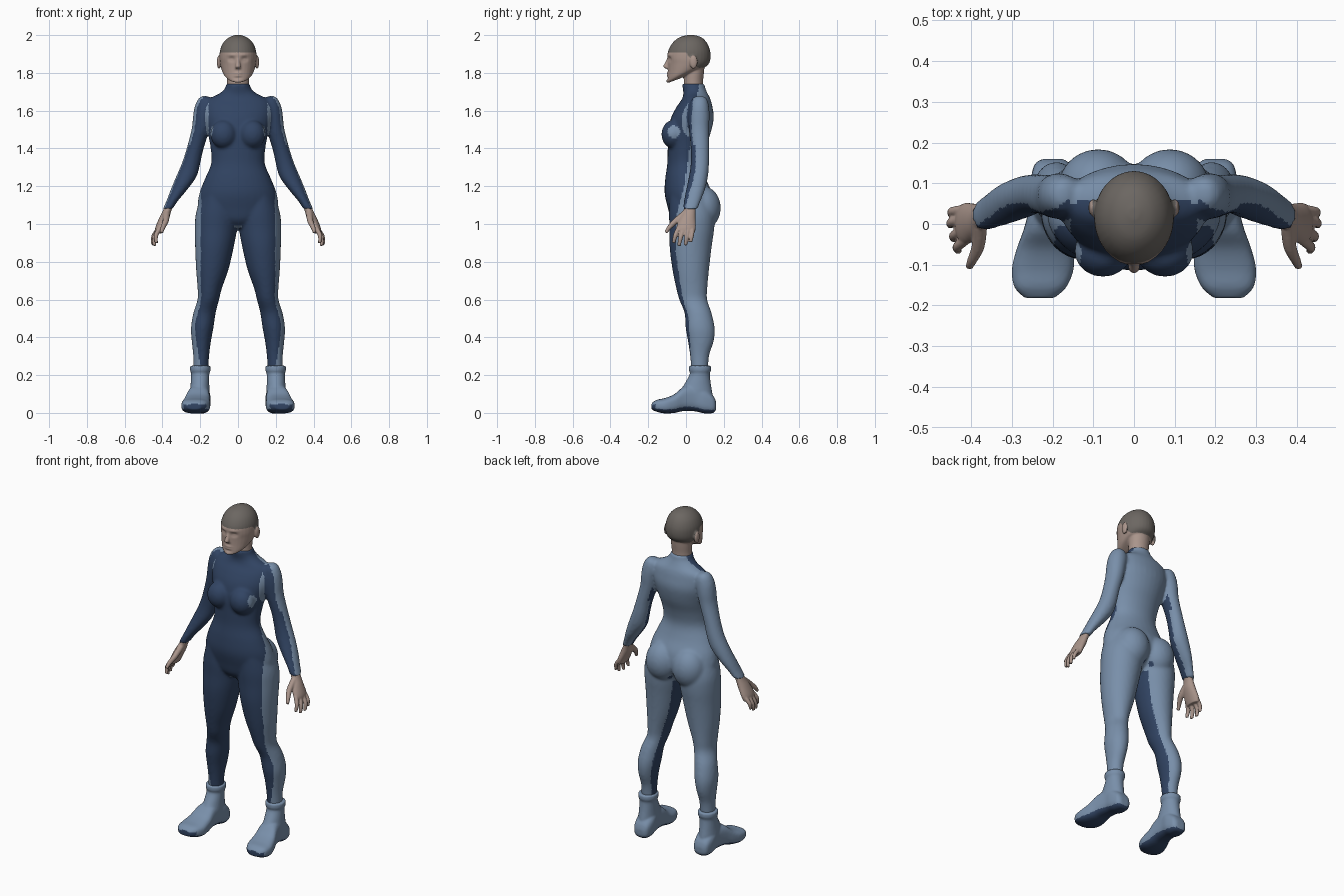
import bpy, bmesh, math
from mathutils import Vector, Matrix


def material(name, rgb):
    m = bpy.data.materials.new(name)
    m.diffuse_color = (*rgb, 1)
    return m


NAVY = material("navy fabric", (0.031, 0.058, 0.125))
BLUE = material("slate blue fabric", (0.19, 0.275, 0.40))
SKIN = material("skin", (0.40, 0.30, 0.26))
HAIR = material("cropped hair", (0.15, 0.135, 0.122))


def smooth_rows(rows, sub=4):
    """Catmull-Rom interpolation of section rows."""
    out = []
    for i in range(len(rows) - 1):
        a, b, c, d = (rows[max(i - 1, 0)], rows[i], rows[i + 1], rows[min(i + 2, len(rows) - 1)])
        for k in range(sub):
            t = k / sub
            out.append([0.5 * (2 * q + (r - p) * t + (2 * p - 5 * q + 4 * r - s) * t * t
                               + (3 * q - p - 3 * r + s) * t ** 3) for p, q, r, s in zip(a, b, c, d)])
    out.append(list(rows[-1]))
    return out


def loft(bm, rows, place, n=32):
    rings = []
    for r in smooth_rows(rows):
        angles = [2 * math.pi * k / n for k in range(n)]
        rings.append([bm.verts.new(place(r, math.cos(a), math.sin(a))) for a in angles])
    for a, b in zip(rings, rings[1:]):
        for k in range(n):
            bm.faces.new((a[k], a[(k + 1) % n], b[(k + 1) % n], b[k]))
    bm.faces.new(rings[0])
    bm.faces.new(rings[-1])


def level(sx=1):
    """Horizontal ellipse sections: z, x inner, x outer, y front, y back, tilt."""
    def place(r, c, s):
        ry = (r[4] - r[3]) / 2
        tilt = r[5] if len(r) > 5 else 0
        return (sx * ((r[1] + r[2]) / 2 + c * (r[2] - r[1]) / 2), (r[3] + r[4]) / 2 + s * ry, r[0] + tilt * s * ry)
    return place


def centred(rows):
    return [(r[0], -r[1], r[1], *r[2:]) for r in rows]


def tube(bm, sx, rows):
    """Round limb through x, y, z, radius points."""
    d = (Vector(rows[-1][:3]) - Vector(rows[0][:3])).normalized()
    u = d.cross(Vector((1, 0.3, 0))).normalized()
    v = d.cross(u)

    def place(r, c, s):
        p = Vector(r[:3]) + (u * c + v * s) * r[3]
        return (sx * p.x, p.y, p.z)
    loft(bm, rows, place, 14)


def ball(bm, centre, radii):
    bmesh.ops.create_uvsphere(bm, u_segments=28, v_segments=18, radius=1,
                              matrix=Matrix.Translation(centre) @ Matrix.Diagonal((*radii, 1)))


def finish(name, bm, voxel, rounds, mats, rule, sculpt=None):
    """Fuse the lofts to one smooth skin, then colour its faces by rule."""
    bmesh.ops.recalc_face_normals(bm, faces=bm.faces)
    me = bpy.data.meshes.new(name)
    bm.to_mesh(me)
    bm.free()
    ob = bpy.data.objects.new(name, me)
    bpy.context.collection.objects.link(ob)
    rm = ob.modifiers.new("fuse", 'REMESH')
    rm.mode, rm.voxel_size = 'VOXEL', voxel
    sm = ob.modifiers.new("relax", 'SMOOTH')
    sm.factor, sm.iterations = 0.5, rounds
    dg = bpy.context.evaluated_depsgraph_get()
    fused = bpy.data.meshes.new_from_object(ob.evaluated_get(dg))
    ob.modifiers.clear()
    ob.data = fused
    if sculpt:
        for v in fused.vertices:
            v.co.y += sculpt(v.co)
        fused.update()
    fused.materials.clear()
    for m in mats:
        fused.materials.append(m)
    for p in fused.polygons:
        p.use_smooth = True
        p.material_index = rule(p.center, p.normal)
    return ob


# Bodysuit: torso, breasts, glutes, legs and sleeves
bm = bmesh.new()
loft(bm, centred([
    (0.98, .06, -.04, .07), (1.02, .15, -.078, .11), (1.08, .21, -.095, .145), (1.16, .205, -.113, .14),
    (1.24, .175, -.11, .105), (1.32, .142, -.099, .085), (1.40, .145, -.097, .10), (1.48, .16, -.095, .13),
    (1.56, .18, -.08, .147), (1.62, .18, -.05, .14), (1.66, .16, -.022, .13), (1.69, .10, -.014, .115),
    (1.72, .068, -.018, .102), (1.745, .064, -.02, .098)]), level())
LEG = [(1.16, .03, .19, -.085, .12), (1.06, .0, .222, -.09, .15), (0.98, .004, .229, -.088, .15),
       (0.88, .022, .227, -.087, .136), (0.76, .05, .222, -.072, .122), (0.66, .085, .214, -.052, .113),
       (0.60, .10, .214, -.036, .112), (0.53, .118, .236, -.008, .135), (0.45, .13, .249, -.002, .152),
       (0.38, .143, .245, .01, .147), (0.30, .153, .237, .022, .122), (0.20, .158, .236, .03, .115)]
ARM = [(1.678, .165, .19, .055, .09), (1.66, .135, .212, .03, .112), (1.62, .125, .23, .018, .122),
       (1.57, .135, .238, .013, .125), (1.50, .15, .246, .015, .122), (1.40, .182, .272, .025, .122),
       (1.32, .20, .298, .025, .122), (1.25, .22, .328, .015, .116), (1.18, .27, .357, .0, .10),
       (1.12, .32, .38, -.012, .077), (1.08, .345, .398, -.018, .062)]
for sx in (-1, 1):
    loft(bm, LEG, level(sx))
    loft(bm, ARM, level(sx))
    ball(bm, (sx * .076, -.068, 1.475), (.07, .062, .075))
    ball(bm, (sx * .088, .09, 1.085), (.098, .094, .115))

EDGE = [(0.2, .03), (.5, .015), (.62, -.02), (.85, -.055), (1.05, -.05), (1.2, -.01),
        (1.4, .02), (1.6, .03), (1.72, .07), (2, .07)]


def suit_rule(c, n):
    ax, inward = abs(c.x), -n.x * (1 if c.x > 0 else -1)
    if c.z > 1.06 and ax > .155 + max(0, 1.45 - c.z) * .27:      # sleeves
        bias = .8 if c.z > 1.42 else .3
        return 0 if bias * inward - n.y - .4 * max(n.z, 0) > .05 else 1
    if (Vector((ax, c.y, c.z)) - Vector((.142, -.065, 1.49))).length < .034:
        return 1                                                  # side spot
    edge = EDGE[0][1]
    for (z0, y0), (z1, y1) in zip(EDGE, EDGE[1:]):
        if z0 <= c.z < z1:
            edge = y0 + (y1 - y0) * (c.z - z0) / (z1 - z0)
    if c.y < edge:
        return 0
    return 0 if c.z < 1.02 and inward > .2 and n.y < .5 else 1    # inner legs


finish("bodysuit", bm, .009, 5, [NAVY, BLUE], suit_rule)

# Boots: shaft with cuff, and foot lofted heel to toe
SHAFT = [(.25, .146, .253, .016, .132), (.225, .145, .254, .015, .133), (.205, .152, .248, .02, .126),
         (.15, .152, .251, -.01, .132), (.10, .15, .255, -.04, .14), (.05, .155, .25, -.03, .14)]
FOOT = [(.16, .2, .025, .055, .02), (.145, .2, .045, .09, .0), (.10, .2, .055, .13, -.003),
        (.05, .203, .053, .15, .008), (-.01, .21, .06, .14, .010), (-.06, .218, .070, .10, .0),
        (-.11, .224, .076, .079, -.003), (-.155, .230, .064, .069, .006), (-.182, .232, .036, .052, .018)]


def foot_place(sx):
    def flat(t):
        return math.copysign(abs(t) ** .7, t)
    return lambda r, c, s: (sx * (r[1] + flat(c) * r[2]), r[0], (r[3] + r[4]) / 2 + flat(s) * (r[3] - r[4]) / 2)


for sx, side in ((-1, "left"), (1, "right")):
    bm = bmesh.new()
    loft(bm, SHAFT, level(sx))
    loft(bm, FOOT, foot_place(sx))
    finish(side + " boot", bm, .006, 3, [NAVY, BLUE],
           lambda c, n: 0 if n.z < -.45 or (n.y < -.6 and n.z < .2 and c.z < .055) else 1)

# Hands: palm, four fingers and thumb
PALM = [(1.13, .328, .372, .0, .055), (1.07, .353, .398, -.014, .05), (1.03, .364, .418, -.035, .05),
        (.98, .388, .438, -.05, .052), (.95, .403, .44, -.04, .045)]
FINGERS = [[(.41, -.036, .985, .013), (.434, -.056, .94, .012), (.432, -.066, .90, .009)],
           [(.415, -.012, .98, .013), (.442, -.028, .93, .012), (.443, -.037, .885, .009)],
           [(.418, .013, .98, .013), (.448, .004, .93, .012), (.451, -.003, .888, .009)],
           [(.415, .036, .98, .012), (.446, .031, .94, .011), (.452, .025, .905, .008)],
           [(.378, -.005, 1.055, .018), (.383, -.055, 1.015, .016), (.398, -.09, .98, .012), (.405, -.106, .955, .009)]]
for sx, side in ((-1, "left"), (1, "right")):
    bm = bmesh.new()
    loft(bm, PALM, level(sx))
    for f in FINGERS:
        tube(bm, sx, f)
    finish(side + " hand", bm, .004, 2, [SKIN], lambda c, n: 0)

# Head: skull and jaw, neck, nose and ears
bm = bmesh.new()
loft(bm, centred([
    (2.001, .012, .012, .04, 0), (1.988, .048, -.035, .082, 0), (1.96, .078, -.07, .11, 0),
    (1.92, .095, -.093, .127, 0), (1.88, .098, -.099, .13, 0), (1.85, .095, -.096, .122, 0),
    (1.82, .088, -.096, .10, .1), (1.795, .077, -.099, .07, .3), (1.777, .058, -.1, .035, .4),
    (1.766, .03, -.088, .0, .4)]), level())
loft(bm, centred([(1.69, .06, -.012, .092), (1.75, .058, -.012, .09), (1.80, .06, -.01, .095),
                  (1.86, .06, .0, .10)]), level())
tube(bm, 1, [(0, -.088, 1.885, .009), (0, -.099, 1.855, .011), (0, -.107, 1.832, .015), (0, -.096, 1.822, .014)])
for sx in (-1, 1):
    ball(bm, (sx * .101, .04, 1.857), (.011, .021, .036))


def face_relief(c):
    if c.y > -.03:
        return 0

    def bump(x, z, wx, wz):
        return math.exp(-((abs(c.x) - x) / wx) ** 2 - ((c.z - z) / wz) ** 2)
    return (.011 * bump(.034, 1.872, .018, .012) - .004 * bump(.034, 1.87, .011, .006)   # eyes
            - .004 * bump(.032, 1.895, .025, .008)                                       # brows
            - .006 * bump(0, 1.798, .02, .005) - .005 * bump(0, 1.785, .018, .005)       # lips
            + .004 * bump(0, 1.772, .02, .006) - .004 * bump(0, 1.757, .02, .01))        # chin


def hair_rule(c, n):
    if abs(c.x) > .101 and c.z < 1.895 and c.y < .065:
        return 0
    line = 1.908 - .08 * min(max(c.y / .06, 0), 1)
    return 1 if c.z > line else 0


finish("head", bm, .005, 4, [SKIN, HAIR], hair_rule, face_relief)
